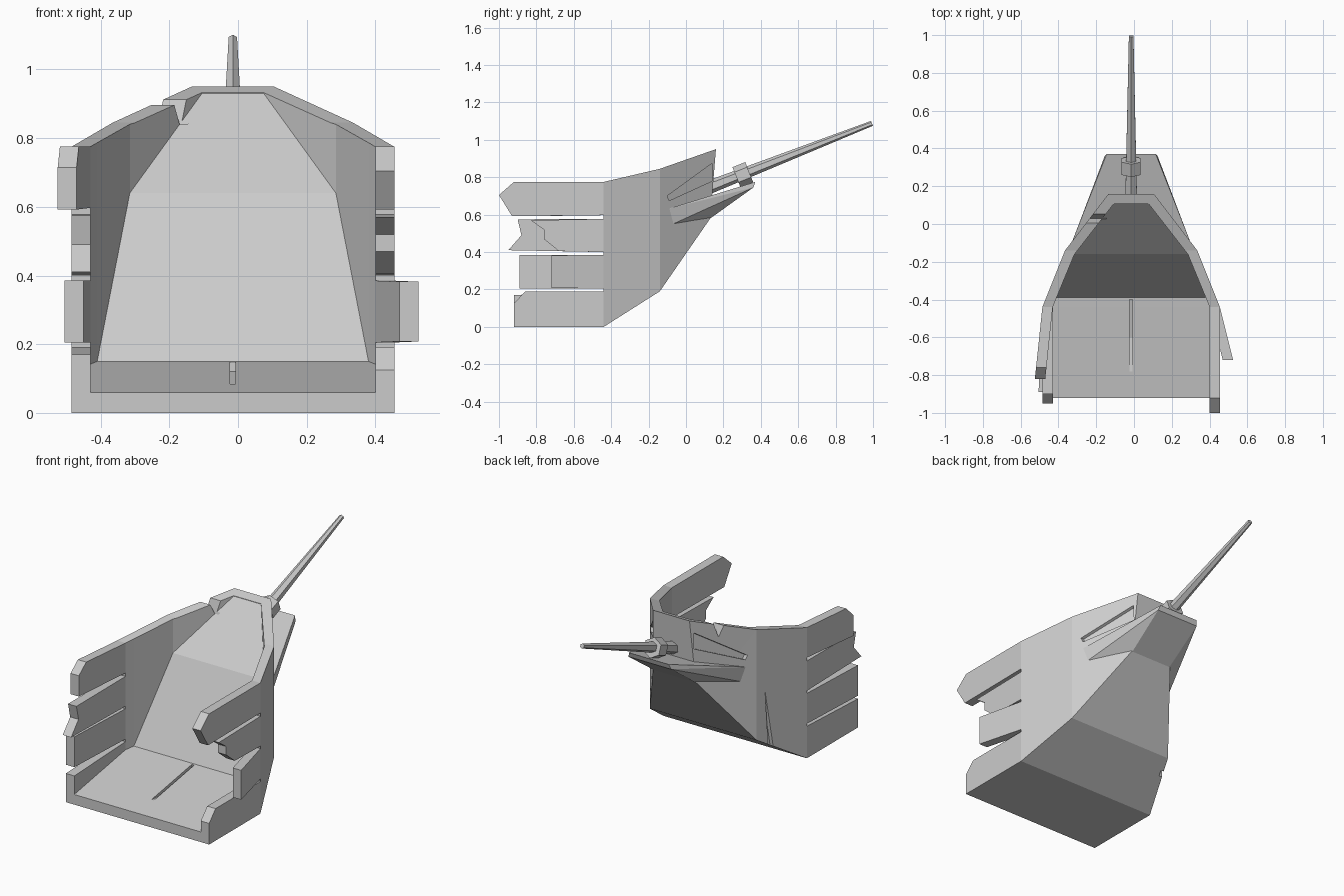
import bpy, bmesh
from mathutils import Vector

if "Cube" in bpy.data.objects:
    bpy.data.objects.remove(bpy.data.objects["Cube"])

CX = -0.015  # hull centreline


def finish(name, bm):
    bmesh.ops.recalc_face_normals(bm, faces=bm.faces)
    me = bpy.data.meshes.new(name)
    bm.to_mesh(me)
    bm.free()
    ob = bpy.data.objects.new(name, me)
    ob.location.x = CX
    bpy.context.collection.objects.link(ob)
    return ob


def bridge(name, rings):
    """Skin a list of equal point rings and cap both ends."""
    bm = bmesh.new()
    rs = [[bm.verts.new(p) for p in r] for r in rings]
    n = len(rs[0])
    for a, b in zip(rs, rs[1:]):
        for i in range(n):
            j = (i + 1) % n
            bm.faces.new((a[i], a[j], b[j], b[i]))
    bm.faces.new(rs[0])
    bm.faces.new(rs[-1][::-1])
    return finish(name, bm)


def section(bottom, top):
    """Symmetric four-point section from (half width, y, z) pairs."""
    (hb, yb, zb), (ht, yt, zt) = bottom, top
    return [(-hb, yb, zb), (hb, yb, zb), (ht, yt, zt), (-ht, yt, zt)]


def half(y):
    """Outer half width of the hull wall at y."""
    if y < -0.44:
        return 0.47
    if y < -0.14:
        return 0.47 - (y + 0.44) * 0.4
    return 0.35 - (y + 0.14) * 0.767


def panel(name, side, profile, inside, outside, bend=0.0):
    """Plate following the wall; profile is (y, z), bend leans it outward."""
    def ring(off):
        return [(side * (half(y) + off + bend * max(0, -0.44 - y)), y, z)
                for y, z in profile]
    return bridge(name, [ring(-inside), ring(outside)])


def cut(ob, cutter, remove=True):
    m = ob.modifiers.new("cut", 'BOOLEAN')
    m.operation = 'DIFFERENCE'
    m.solver = 'EXACT'
    m.object = cutter
    bpy.context.view_layer.update()
    bpy.context.view_layer.objects.active = ob
    bpy.ops.object.modifier_apply(modifier=m.name)
    if remove:
        bpy.data.objects.remove(cutter)


# Hull shell: outer body minus the open interior with its sloping ramp
hull = bridge("hull_shell", [
    section((0.47, -0.44, 0), (0.47, -0.44, 0.775)),
    section((0.35, -0.14, 0.19), (0.35, -0.14, 0.845)),
    section((0.14, 0.13, 0.58), (0.12, 0.16, 0.95))])
inner = [(0.415, -0.50, 0.132), (0.415, -0.44, 0.142), (0.395, -0.39, 0.15),
         (0.30, -0.16, 0.64), (0.09, 0.11, 0.93)]
cut(hull, bridge("interior_cutter", [section((h, y, z), (h, y, 1.2))
                                     for h, y, z in inner]))

# Long tapered recess on both flanks
for s in (-1, 1):
    cut(hull, panel("recess_cutter", s, [(-0.10, 0.70), (0.14, 0.875),
        (0.14, 0.78), (-0.09, 0.675)], 0.02, 0.1))

# Damage on the left wall: rim notch and thin crack
cut(hull, panel("notch_cutter", -1, [(-0.03, 1.0), (0.03, 0.83), (0.075, 1.0)],
                0.09, 0.1))
cut(hull, panel("crack_cutter", -1, [(-0.19, 0.47), (-0.215, 0.05),
                                     (-0.25, 0.05)], 0.02, 0.1))

# Sloping floor and its centre split
floor = bridge("floor", [
    section((0.415, -0.92, 0), (0.415, -0.92, 0.06)),
    section((0.415, -0.44, 0), (0.415, -0.44, 0.142))])
split = bridge("split_cutter", [
    [(x, -0.78, 0.084), (x, -0.60, 0.07), (x, -0.40, 0.12), (x, -0.40, 0.3),
     (x, -0.78, 0.3)] for x in (-0.008, 0.008)])
cut(floor, split, False)
cut(hull, split)

# Broken side planks: side, bend, (y, z) profile
B = -0.44
planks = [
    ("right_top", 1, 0, [(B, .775), (-.92, .775), (-1, .705), (-.93, .592), (B, .597)]),
    ("right_upper", 1, 0, [(B, .577), (-.83, .57), (-.76, .52), (-.76, .47),
                           (-.68, .405), (B, .40)]),
    ("right_lower", 1, .25, [(B, .385), (-.72, .382), (-.72, .208), (B, .205)]),
    ("right_bottom", 1, 0, [(B, .19), (-.86, .19), (-.92, .125), (-.92, 0), (B, 0)]),
    ("left_top", -1, .105, [(B, .775), (-.76, .775), (-.82, .715), (-.82, .592), (B, .597)]),
    ("left_upper", -1, 0, [(B, .577), (-.90, .575), (-.88, .49), (-.95, .41), (B, .40)]),
    ("left_lower", -1, .045, [(B, .385), (-.89, .385), (-.89, .205), (B, .205)]),
    ("left_bottom", -1, 0, [(B, .19), (-.92, .17), (-.92, 0), (B, 0)]),
]
for name, side, bend, profile in planks:
    panel(name + "_plank", side, profile, 0.055, 0, bend)

# Prow ledge: convex wedge flaring out of the back wall
bm = bmesh.new()
for h, y, z in [(0.14, 0.36, 0.745), (0.13, 0.37, 0.775), (0.135, 0.13, 0.58),
                (0.295, -0.07, 0.55), (0.315, -0.10, 0.63)]:
    for s in (-1, 1):
        bm.verts.new((s * h, y, z))
bmesh.ops.convex_hull(bm, input=bm.verts)
finish("prow_ledge", bm)


# Bowsprit and its collar
def rod(name, a, b, r1, r2):
    a, b = Vector(a), Vector(b)
    bm = bmesh.new()
    bmesh.ops.create_cone(bm, cap_ends=True, segments=6, radius1=r1, radius2=r2,
                          depth=(b - a).length)
    ob = finish(name, bm)
    ob.location = (a + b) / 2 + Vector((CX, 0, 0))
    ob.rotation_euler = (b - a).to_track_quat('Z', 'Y').to_euler()


rod("bowsprit", (0, 0.12, 0.745), (0, 0.994, 1.088), 0.036, 0.014)
rod("bowsprit_collar", (0, 0.27, 0.80), (0, 0.338, 0.827), 0.058, 0.058)
